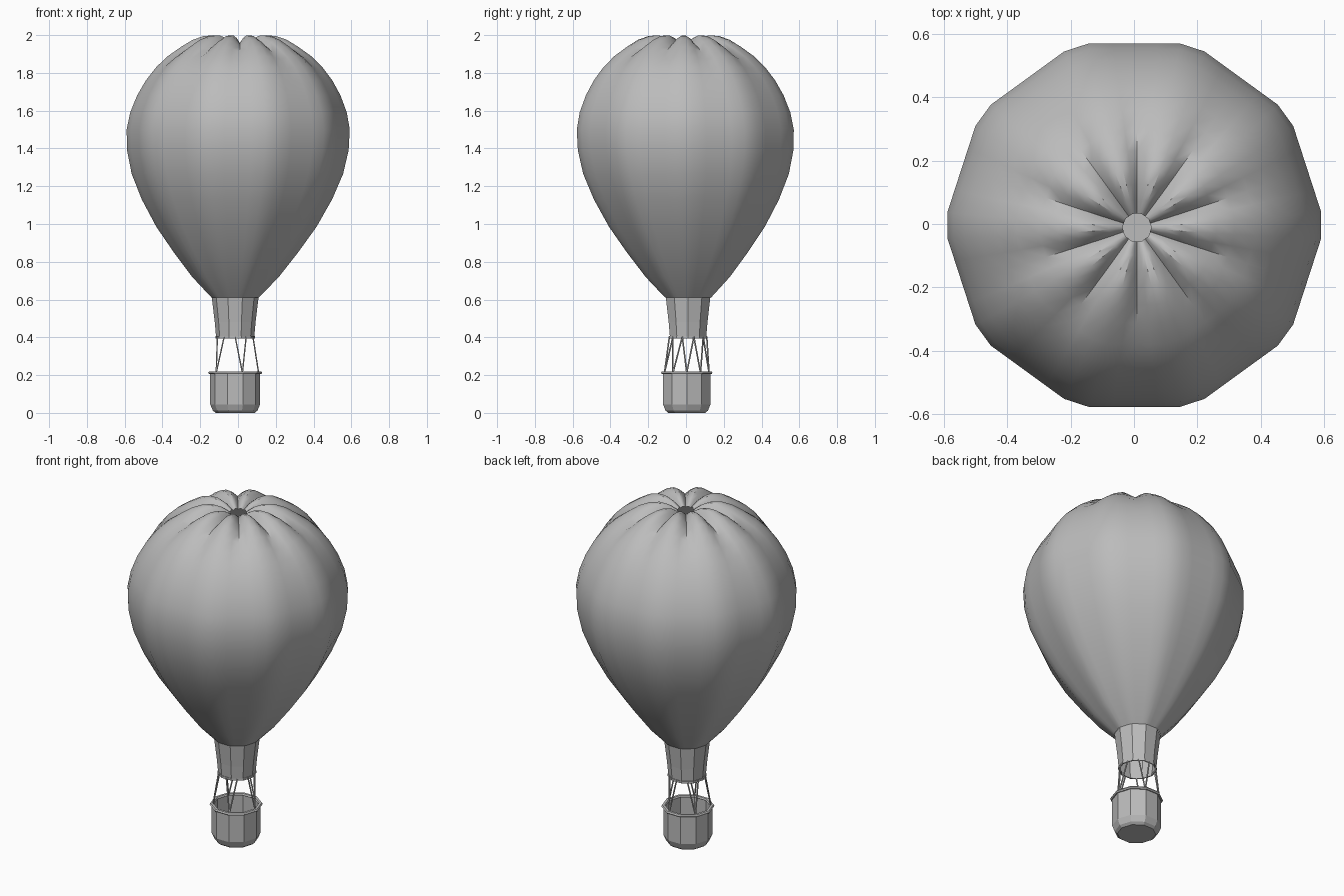
import bpy, bmesh, math
from mathutils import Vector

cube = bpy.data.objects.get("Cube")
if cube:
    bpy.data.objects.remove(cube, do_unlink=True)

GORES = 10
grey = bpy.data.materials.new("plain grey")
grey.use_nodes = True
grey.diffuse_color = (0.5, 0.5, 0.5, 1)
grey.node_tree.nodes["Principled BSDF"].inputs["Base Color"].default_value = (0.5, 0.5, 0.5, 1)


def finish(name, bm):
    """Turn a bmesh into a named grey object."""
    mesh = bpy.data.meshes.new(name)
    bm.to_mesh(mesh)
    bm.free()
    mesh.materials.append(grey)
    obj = bpy.data.objects.new(name, mesh)
    bpy.context.collection.objects.link(obj)
    return obj


def skin(name, rings, closed=False, cap_end=False):
    """Bridge rings of points, ordered from bottom to top on the outside."""
    bm = bmesh.new()
    loops = [[bm.verts.new(p) for p in ring] for ring in rings]
    pairs = list(zip(loops, loops[1:]))
    if closed:
        pairs.append((loops[-1], loops[0]))
    for low, high in pairs:
        n = len(low)
        for i in range(n):
            j = (i + 1) % n
            bm.faces.new((low[i], low[j], high[j], high[i]))
    if cap_end:
        bm.faces.new(loops[0][::-1])
        bm.faces.new(loops[-1])
    return finish(name, bm)


def ring(radius, z, centre):
    """Ten-sided ring with a corner on the x axis."""
    return [(centre[0] + radius * math.cos(math.tau * i / GORES),
             centre[1] + radius * math.sin(math.tau * i / GORES), z) for i in range(GORES)]


def rope(name, a, b, radius):
    a, b = Vector(a), Vector(b)
    bm = bmesh.new()
    bmesh.ops.create_cone(bm, cap_ends=True, segments=6, radius1=radius,
                          radius2=radius, depth=(b - a).length)
    turn = Vector((0, 0, 1)).rotation_difference(b - a).to_matrix()
    bmesh.ops.rotate(bm, matrix=turn, verts=bm.verts)
    bmesh.ops.translate(bm, vec=(a + b) / 2, verts=bm.verts)
    return finish(name, bm)


NECK = (-0.015, 0.011)
BASKET = (-0.015, 0.004)

# Envelope: radius, height, depth of the seam valley
profile = [
    (0.125, 0.61, 0), (0.23, 0.72, 0), (0.33, 0.85, 0), (0.425, 0.985, 0),
    (0.505, 1.13, 0), (0.561, 1.265, 0), (0.588, 1.39, 0), (0.592, 1.5, 0),
    (0.575, 1.59, 0), (0.54, 1.68, 0), (0.495, 1.76, 0.002), (0.44, 1.832, 0.008),
    (0.38, 1.89, 0.018), (0.31, 1.94, 0.03), (0.25, 1.977, 0.04), (0.19, 1.998, 0.045),
    (0.14, 2.0, 0.042), (0.09, 1.985, 0.03), (0.045, 1.955, 0.008)]
BEVEL = 4
HALF = 180 / GORES
rings = []
for radius, z, valley in profile:
    t = (z - 0.61) / (2 - 0.61)
    cx, cy = NECK[0] + 0.025 * t, NECK[1] - 0.023 * t
    points = []
    for gore in range(GORES):
        for a in (-HALF, -11, -BEVEL, BEVEL, 11):
            # Straight panels between bevelled ridges
            flat = math.cos(math.radians(HALF - BEVEL)) / math.cos(math.radians(HALF - abs(a)))
            angle = math.radians(gore * 2 * HALF + a)
            dip = valley * (abs(a) / HALF) ** 2
            points.append((cx + radius * flat * math.cos(angle),
                           cy + radius * flat * math.sin(angle), z - dip))
    rings.append(points)
envelope = skin("envelope", rings)
bpy.ops.object.select_all(action='DESELECT')
envelope.select_set(True)
bpy.context.view_layer.objects.active = envelope
bpy.ops.object.shade_smooth_by_angle(angle=math.radians(35))

# Neck skirt and its hoop
skin("neck_skirt", [ring(r, z, NECK) for r, z in
                    [(0.101, 0.40), (0.108, 0.48), (0.124, 0.613)]])
skin("neck_hoop", [ring(r, z, NECK) for r, z in
                   [(0.098, 0.395), (0.105, 0.395), (0.105, 0.407), (0.098, 0.407)]], closed=True)

# Basket: outside wall, rim lip, inside wall and floor
skin("basket", [ring(r, z, BASKET) for r, z in
                [(0.103, 0), (0.118, 0.012), (0.132, 0.045), (0.132, 0.21),
                 (0.122, 0.21), (0.122, 0.045), (0.1, 0.012)]], cap_end=True)
skin("basket_rim", [ring(r, z, BASKET) for r, z in
                    [(0.124, 0.205), (0.138, 0.205), (0.143, 0.212),
                     (0.138, 0.22), (0.124, 0.22), (0.119, 0.212)]], closed=True)

# Ropes: five pairs, each rising from one point on the rim
for k in range(5):
    for side in (-1, 1):
        low = math.tau * k / 5
        high = low + side * math.radians(HALF)
        rope(f"rope_{k + 1}_{'a' if side < 0 else 'b'}",
             (BASKET[0] + 0.124 * math.cos(low), BASKET[1] + 0.124 * math.sin(low), 0.212),
             (NECK[0] + 0.099 * math.cos(high), NECK[1] + 0.099 * math.sin(high), 0.403), 0.004)
